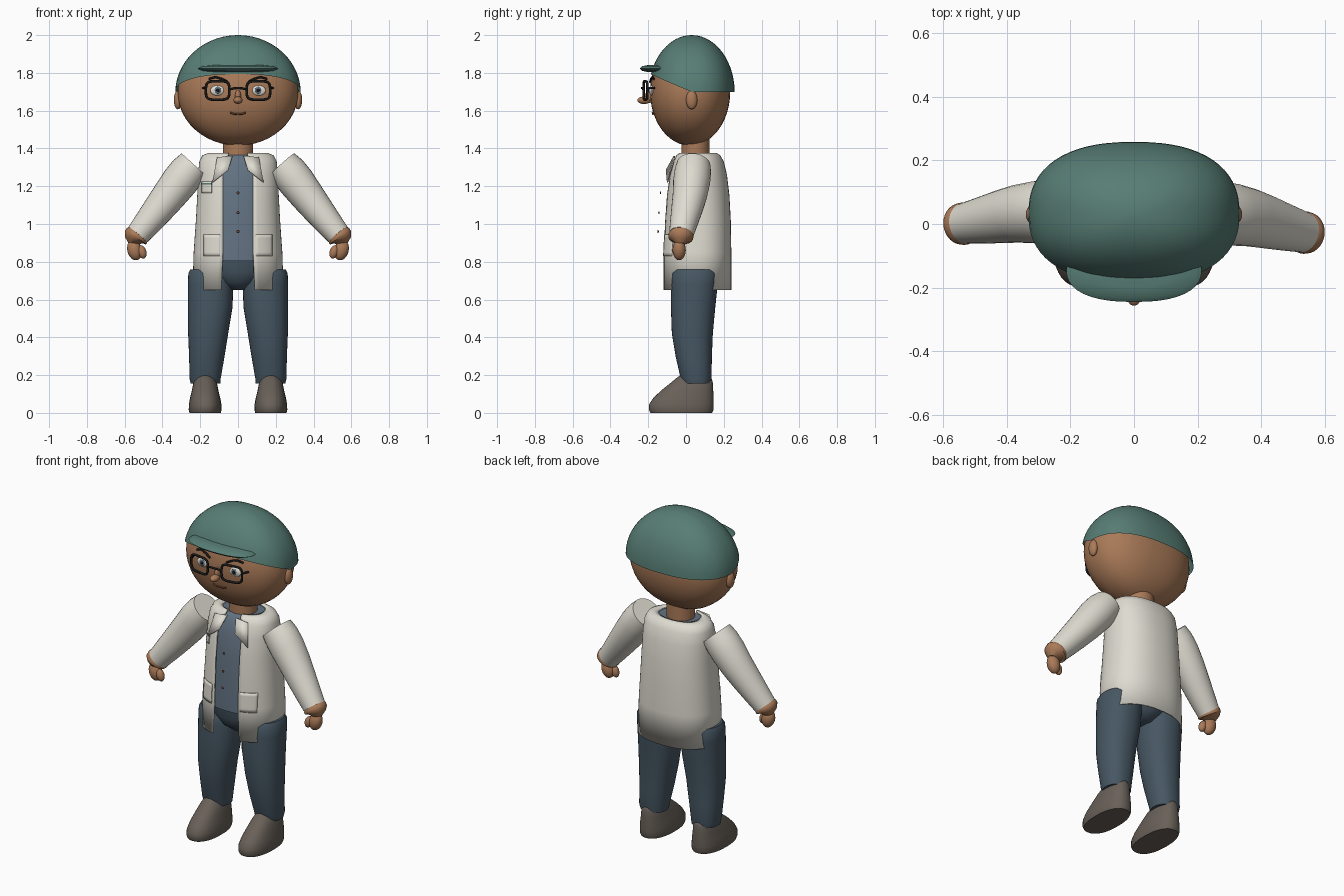
import bpy, bmesh, math
from mathutils import Vector

if "Cube" in bpy.data.objects:
    bpy.data.objects.remove(bpy.data.objects["Cube"])

COLORS = {
    "cap_teal": (0.095, 0.205, 0.175), "skin": (0.40, 0.195, 0.098),
    "coat_white": (0.74, 0.72, 0.64), "shirt_blue": (0.125, 0.17, 0.225),
    "trouser_navy": (0.062, 0.095, 0.125), "shoe_grey": (0.14, 0.117, 0.098),
    "black": (0.01, 0.01, 0.01), "dark_brown": (0.16, 0.06, 0.03),
}
MATS = {}
for key, c in COLORS.items():
    MATS[key] = bpy.data.materials.new(key)
    MATS[key].diffuse_color = (*c, 1)


def finish(ob, mat, angle=45):
    ob.data.materials.append(MATS[mat])
    bpy.ops.object.select_all(action='DESELECT')
    ob.select_set(True)
    bpy.context.view_layer.objects.active = ob
    bpy.ops.object.shade_smooth_by_angle(angle=math.radians(angle))
    return ob


def loft(name, rings, mat, closed=True, cap0=True, cap1=True, thick=0, angle=45):
    """Skin a list of equal-length rings."""
    bm = bmesh.new()
    rows = [[bm.verts.new(p) for p in r] for r in rings]
    n = len(rows[0])
    for a, b in zip(rows, rows[1:]):
        for i in range(n if closed else n - 1):
            j = (i + 1) % n
            bm.faces.new((a[i], a[j], b[j], b[i]))
    if closed and cap0:
        bm.faces.new(rows[0])
    if closed and cap1:
        bm.faces.new(rows[-1])
    bmesh.ops.recalc_face_normals(bm, faces=bm.faces)
    me = bpy.data.meshes.new(name)
    bm.to_mesh(me)
    bm.free()
    ob = bpy.data.objects.new(name, me)
    bpy.context.collection.objects.link(ob)
    if thick:
        m = ob.modifiers.new("thickness", 'SOLIDIFY')
        m.thickness = thick
        m.offset = 0
    return finish(ob, mat, angle)


def spow(v, e):
    return math.copysign(abs(v) ** e, v)


def oval(a, cx, rx, y0, y1, z, n=2.0):
    """Point on a rounded oval; angle 0 is the front."""
    return Vector((cx + rx * spow(math.sin(a), 2 / n),
                   (y0 + y1) / 2 - (y1 - y0) / 2 * spow(math.cos(a), 2 / n), z))


def ring(cx, rx, y0, y1, z, n=2.0, count=40):
    return [oval(2 * math.pi * i / count, cx, rx, y0, y1, z, n) for i in range(count)]


def tube_rings(path, count=28):
    """Rings (x, y, z, radius) square to a path lying near the XZ plane."""
    pts = [Vector(p[:3]) for p in path]
    out = []
    for i, p in enumerate(path):
        t = (pts[min(i + 1, len(pts) - 1)] - pts[max(i - 1, 0)]).normalized()
        u = Vector((0, 1, 0)).cross(t).normalized()
        v = t.cross(u)
        out.append([pts[i] + p[3] * (math.cos(a) * u + math.sin(a) * v)
                    for a in (2 * math.pi * k / count for k in range(count))])
    return out


def ball(name, loc, size, mat, seg=24, rot=(0, 0, 0)):
    bpy.ops.mesh.primitive_uv_sphere_add(segments=seg, ring_count=seg // 2, location=loc, rotation=rot)
    ob = bpy.context.object
    ob.name = name
    ob.scale = size
    return finish(ob, mat, 60)


def wire(name, pts, r, mat, cyclic=False):
    cu = bpy.data.curves.new(name, 'CURVE')
    cu.dimensions = '3D'
    cu.bevel_depth, cu.bevel_resolution, cu.use_fill_caps = r, 2, True
    sp = cu.splines.new('POLY')
    sp.points.add(len(pts) - 1)
    for p, co in zip(sp.points, pts):
        p.co = (*co, 1)
    sp.use_cyclic_u = cyclic
    ob = bpy.data.objects.new(name, cu)
    bpy.context.collection.objects.link(ob)
    cu.materials.append(MATS[mat])


# ---- head ----
HZ, HN = 1.70, 2.3
def head_y(x, z):
    k = math.sqrt(max(0, 1 - ((z - HZ) / 0.285) ** 2))
    return 0.022 - 0.212 * k * max(0, 1 - abs(x / (0.32 * k)) ** HN) ** (1 / HN)

rings = []
for i in range(1, 24):
    t = math.pi * i / 24
    k = math.sin(t)
    rings.append(ring(0, 0.32 * k, 0.022 - 0.212 * k, 0.022 + 0.212 * k, HZ - 0.285 * math.cos(t), HN, 48))
loft("head", rings, "skin", angle=60)
loft("neck", [ring(0, 0.08, -0.025, 0.125, z) for z in (1.33, 1.45)], "skin")
ball("nose", (0, -0.222, 1.655), (0.024, 0.035, 0.02), "skin")
ball("nose_bridge", (0, -0.195, 1.675), (0.016, 0.022, 0.035), "skin")

# ---- cap: dome whose rim rises towards the front ----
rows = []
for j in range(15):
    row = []
    for i in range(64):
        a = 2 * math.pi * i / 64
        base = oval(a, 0, 0.332, -0.198, 0.258, 0, 2.4)
        rim = 1.70 + 0.09 * max(0, 0.03 - base.y) / 0.22
        e0 = math.asin((rim - 1.695) / 0.305)
        e = e0 + (math.pi / 2 - 0.01 - e0) * j / 14
        k = math.cos(e)
        row.append((base.x * k, 0.03 + (base.y - 0.03) * k, 1.695 + 0.305 * math.sin(e)))
    rows.append(row)
loft("cap", rows, "cap_teal", cap0=False, angle=60)
brim = []
for t in (0.12, 0.3, 0.5, 0.7, 0.88):
    k = math.sin(math.pi * t) ** 0.6
    brim.append(ring(0, 0.213 * k, -0.14 - 0.105 * k, -0.14 + 0.10 * k, 1.823 - 0.021 * math.cos(math.pi * t), 2.4))
loft("cap_brim", brim, "cap_teal", angle=70)

# ---- coat and shirt share one torso profile: z, half width, front, back ----
TORSO = [(0.65, 0.236, -0.122, 0.235), (0.85, 0.230, -0.120, 0.235), (1.02, 0.218, -0.113, 0.232),
         (1.15, 0.211, -0.104, 0.225), (1.26, 0.207, -0.088, 0.212), (1.33, 0.200, -0.068, 0.195),
         (1.36, 0.185, -0.050, 0.178), (1.372, 0.155, -0.035, 0.160), (1.370, 0.125, -0.028, 0.145)]
TN = 2.3

def torso(z):
    for a, b in zip(TORSO, TORSO[1:]):
        if z <= b[0]:
            f = max(0, (z - a[0]) / (b[0] - a[0]))
            return [a[i] + f * (b[i] - a[i]) for i in (1, 2, 3)]
    return TORSO[-2][1:]

rows = []
for z, rx, y0, y1 in TORSO:
    half = 0.05 if z > 1.35 else 0.08 if z > 0.8 else 0.088
    a0 = math.asin((half / rx) ** (TN / 2))
    rows.append([oval(a0 + (2 * math.pi - 2 * a0) * i / 56, 0, rx, y0, y1, z, TN) for i in range(57)])
loft("coat", rows, "coat_white", closed=False, thick=0.01, angle=60)
shirt = [ring(0, rx - 0.015, y0 + 0.012, y1 - 0.014, z - 0.006, TN) for z, rx, y0, y1 in
         [(0.81, *torso(0.81))] + TORSO[1:]]
loft("shirt", shirt, "shirt_blue")
for z, y in ((1.165, -0.135), (1.06, -0.143), (0.96, -0.148)):
    ball("shirt_button", (0, y, z), (0.008, 0.004, 0.008), "dark_brown", 12)


def coat_plate(name, x0, x1, z0, z1, mat, lift):
    """Thin plate following the front of the coat."""
    rows = []
    for i in range(7):
        z, row = z0 + (z1 - z0) * i / 6, []
        for k in range(9):
            x = x0 + (x1 - x0) * k / 8
            rx, y0, y1 = torso(z)
            d = max(0, 1 - min(1, abs(x / rx)) ** TN) ** (1 / TN)
            row.append((x, (y0 + y1) / 2 - (y1 - y0) / 2 * d - lift, z))
        rows.append(row)
    loft(name, rows, mat, closed=False, thick=0.006)

coat_plate("chest_pocket", -0.19, -0.14, 1.165, 1.225, "coat_white", 0.008)
coat_plate("chest_pocket_stripe", -0.19, -0.14, 1.208, 1.216, "cap_teal", 0.011)

# ---- hips ----
loft("trouser_hips", [ring(0, rx, y0, y1, z) for z, rx, y0, y1 in
     ((0.65, 0.05, -0.02, 0.12), (0.69, 0.12, -0.07, 0.16), (0.75, 0.19, -0.095, 0.19), (0.83, 0.205, -0.10, 0.20))],
     "trouser_navy")

# ---- everything in left and right pairs ----
for s, side in ((1, "right"), (-1, "left")):
    # ear, eye, brow and glasses
    ball(side + "_ear", (s * 0.318, 0.03, 1.657), (0.022, 0.03, 0.05), "skin")
    ey = head_y(0.11, 1.71)
    ball(side + "_eye", (s * 0.11, ey, 1.707), (0.037, 0.012, 0.027), "coat_white")
    ball(side + "_iris", (s * 0.107, ey - 0.009, 1.708), (0.018, 0.006, 0.019), "shirt_blue", 16)
    ball(side + "_pupil", (s * 0.107, ey - 0.014, 1.708), (0.009, 0.004, 0.01), "black", 12)
    wire(side + "_eyebrow", [(s * x, head_y(x, z) - 0.006, z) for x, z in
         ((0.055, 1.752), (0.085, 1.768), (0.12, 1.778), (0.155, 1.768))], 0.006, "black")
    frame = []
    for i in range(32):
        a = 2 * math.pi * i / 32
        x = 0.108 + 0.062 * spow(math.cos(a), 0.5)
        frame.append((s * x, -0.226 + 0.022 * (x / 0.17) ** 2, 1.707 + 0.049 * spow(math.sin(a), 0.5)))
    wire(side + "_glasses_frame", frame, 0.007, "black", True)
    wire(side + "_glasses_hinge", [(s * 0.17, -0.204, 1.72), (s * 0.185, -0.165, 1.72)], 0.006, "black")

    # collar flap and coat pocket
    flap = [(s * x, y, z) for x, y, z in
            ((0.03, -0.062, 1.36), (0.11, -0.062, 1.352), (0.052, -0.104, 1.285), (0.135, -0.098, 1.22))]
    loft(side + "_collar", [flap[:2], flap[2:]], "coat_white", closed=False, thick=0.007)
    coat_plate(side + "_coat_pocket", s * 0.095, s * 0.18, 0.83, 0.945, "coat_white", 0.008)

    # sleeve, cuff, hand; the left hand sits slightly further back
    dy = 0 if s > 0 else 0.028
    arm = [(0.233, 0.04, 1.313, 0.090), (0.268, 0.036, 1.275, 0.097), (0.308, 0.03, 1.225, 0.098),
           (0.365, 0.02, 1.15, 0.091), (0.42, 0.005, 1.08, 0.083), (0.48, -0.012, 1.005, 0.073),
           (0.532, -0.026, 0.942, 0.064)]
    loft(side + "_sleeve", tube_rings([(s * x, y + dy * (x - 0.233) / 0.3, z, r) for x, y, z, r in arm]),
         "coat_white")
    cuff = [(0.522, -0.026, 0.955, 0.055), (0.536, -0.027, 0.938, 0.067), (0.544, -0.028, 0.926, 0.065),
            (0.550, -0.029, 0.915, 0.050), (0.554, -0.03, 0.895, 0.028)]
    loft(side + "_cuff", tube_rings([(s * x, y + dy, z, r) for x, y, z, r in cuff]), "skin")
    ball(side + "_hand", (s * 0.548, -0.036 + dy, 0.862), (0.038, 0.035, 0.055), "skin", rot=(0, s * 0.25, 0))
    ball(side + "_thumb", (s * 0.508, -0.046 + dy, 0.852), (0.023, 0.022, 0.036), "skin", rot=(0, s * 0.3, 0))

    # trouser leg
    leg = [(0.155, 0.150, 0.078, -0.02, 0.13), (0.18, 0.152, 0.082, -0.028, 0.135), (0.30, 0.165, 0.094, -0.055, 0.137),
           (0.42, 0.158, 0.106, -0.075, 0.142), (0.56, 0.147, 0.118, -0.080, 0.155),
           (0.68, 0.145, 0.120, -0.080, 0.168), (0.74, 0.147, 0.116, -0.076, 0.170), (0.76, 0.152, 0.100, -0.06, 0.155)]
    loft(side + "_trouser_leg", [ring(s * (cx + 0.022 * (z < 0.25)), rx, y0, y1, z, 2.2) for z, cx, rx, y0, y1 in leg],
         "trouser_navy")

    # shoe
    shoe = [(0, 0.083, -0.188, 0.138), (0.015, 0.087, -0.196, 0.145), (0.045, 0.086, -0.195, 0.146),
            (0.08, 0.080, -0.172, 0.146), (0.12, 0.070, -0.13, 0.144), (0.16, 0.062, -0.08, 0.142),
            (0.185, 0.050, -0.05, 0.135), (0.20, 0.032, -0.03, 0.10)]
    loft(side + "_shoe", [ring(s * 0.174, rx, y0, y1, z, 2.3) for z, rx, y0, y1 in shoe], "shoe_grey", angle=60)

# ---- glasses bridge and mouth ----
wire("glasses_bridge", [(x, -0.226 - 0.008 * (1 - abs(x) / 0.046), 1.712 + 0.008 * (1 - (x / 0.046) ** 2))
     for x in (-0.046, -0.023, 0, 0.023, 0.046)], 0.006, "black")
wire("mouth", [(x, head_y(x, z) - 0.004, z) for x, z in
     ((-0.042, 1.59), (-0.02, 1.582), (0, 1.584), (0.02, 1.582), (0.042, 1.59))], 0.005, "dark_brown")

for m in bpy.data.materials:
    if m.users and not m.is_grease_pencil:
        m.use_nodes = True
        m.node_tree.nodes["Principled BSDF"].inputs["Base Color"].default_value = m.diffuse_color
